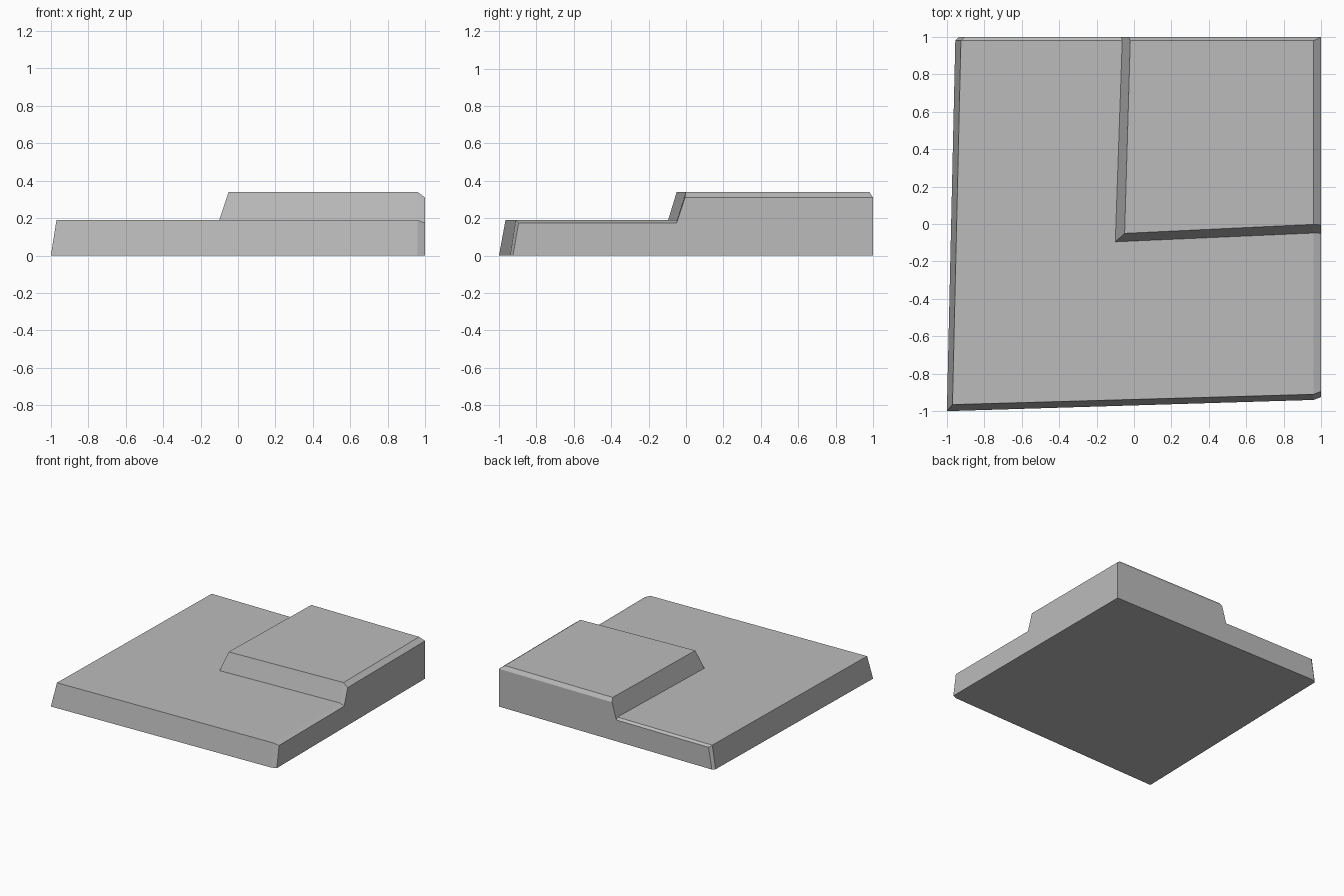
import bpy
import bmesh

old = bpy.data.objects.get("Cube")
if old:
    bpy.data.objects.remove(old, do_unlink=True)

# One plain grey for everything
grey = bpy.data.materials.new("plain grey")
grey.use_nodes = True
colour = (0.5, 0.5, 0.5, 1)
grey.diffuse_color = colour
grey.node_tree.nodes["Principled BSDF"].inputs["Base Color"].default_value = colour


def mix(low, high, t):
    return [tuple(a + (b - a) * t for a, b in zip(p, q)) for p, q in zip(low, high)]


def block(name, foot, brow, crown, heights):
    """Loft three outlines: foot, start of the edge bevel, and top."""
    bm = bmesh.new()
    rings = [[bm.verts.new((x, y, z)) for x, y in outline]
             for outline, z in zip((foot, brow, crown), heights)]
    n = len(foot)
    for low, high in zip(rings, rings[1:]):
        for i in range(n):
            j = (i + 1) % n
            bm.faces.new((low[i], low[j], high[j], high[i]))
    bm.faces.new(reversed(rings[0]))
    bm.faces.new(rings[-1])
    bmesh.ops.remove_doubles(bm, verts=bm.verts, dist=0.0005)
    bmesh.ops.recalc_face_normals(bm, faces=bm.faces)
    mesh = bpy.data.meshes.new(name)
    bm.to_mesh(mesh)
    bm.free()
    mesh.materials.append(grey)
    obj = bpy.data.objects.new(name, mesh)
    bpy.context.collection.objects.link(obj)


# Wide lower slab: sloping front and left, upright right and back
foot = [(-1, -1), (0.96, -0.94), (1, -0.925), (1, 1), (-0.935, 1), (-0.955, 0.98)]
crown = [(-0.97, -0.965), (0.96, -0.91), (0.96, -0.91),
         (0.96, 0.98), (-0.925, 0.98), (-0.925, 0.98)]
brow = mix(foot, crown, 0.92)
brow[2:5] = [(1, -0.895), (1, 1), (-0.905, 1)]
block("lower_slab", foot, brow, crown, (0, 0.175, 0.19))

# Raised corner block
foot = [(-0.105, -0.1), (0.96, -0.053), (1, -0.05), (1, 1), (-0.067, 1)]
crown = [(-0.05, -0.05), (0.96, -0.002), (0.96, -0.002), (0.96, 0.98), (-0.02, 0.98)]
brow = mix(foot, crown, 0.82)
brow[2:] = [(1, -0.005), (1, 1), (-0.028, 1)]
block("raised_corner", foot, brow, crown, (0.175, 0.31, 0.34))
